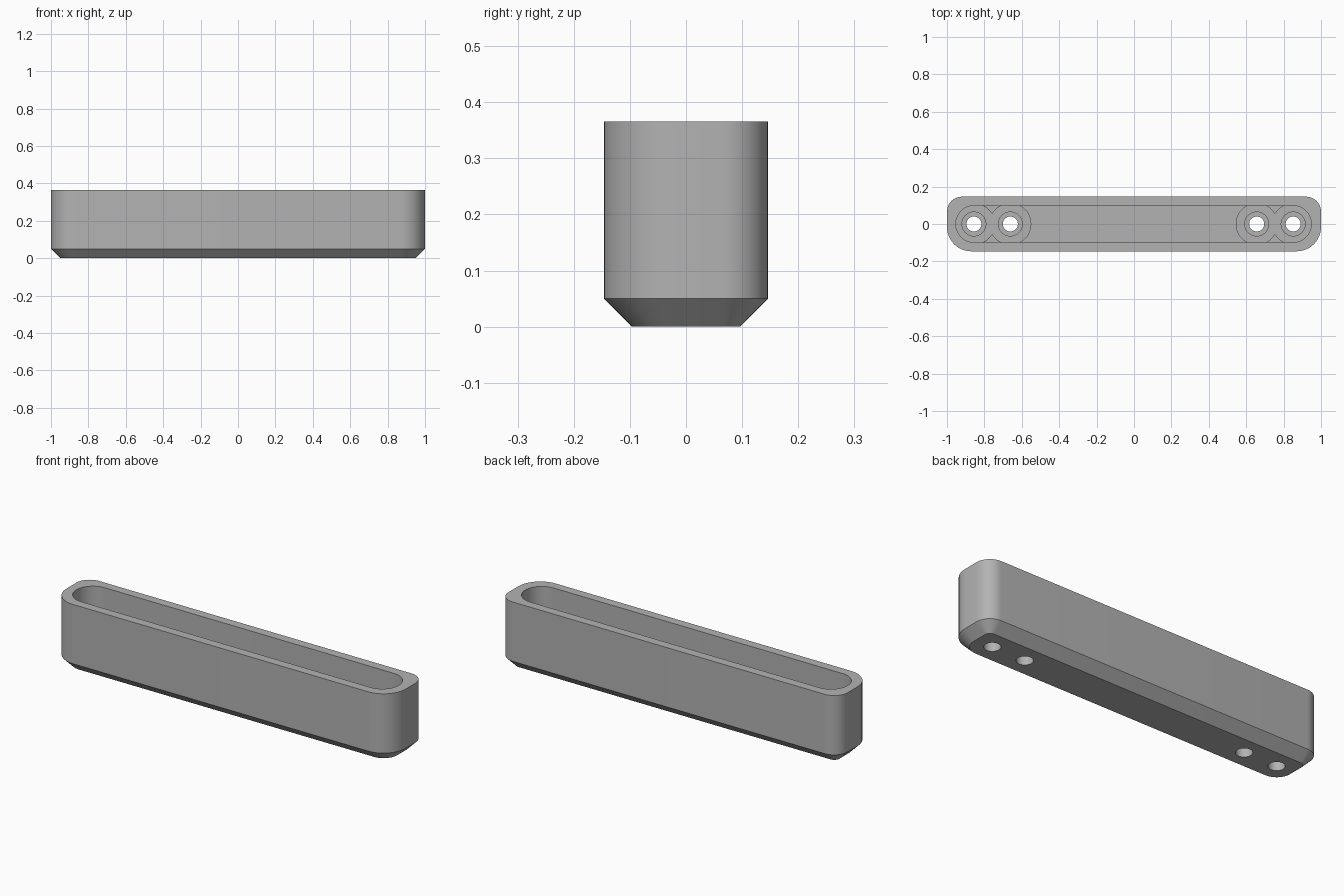
import bpy, bmesh, math

if "Cube" in bpy.data.objects:
    bpy.data.objects.remove(bpy.data.objects["Cube"])

grey = bpy.data.materials.new("mid grey")
grey.diffuse_color = (0.45, 0.45, 0.45, 1)
grey.use_nodes = True
grey.node_tree.nodes["Principled BSDF"].inputs["Base Color"].default_value = grey.diffuse_color

HX, HY, H, CH = 1.0, 0.146, 0.366, 0.05   # half length, half depth, height, chamfer
R_FRONT, R_BACK = 0.13, 0.08              # corner radii
HOLES = (-0.856, -0.661, 0.656, 0.851)    # screw positions along x


def rounded(x0, x1, y0, y1, r_front, r_back, n=12):
    """Rounded rectangle outline, anticlockwise."""
    pts = []
    for cx, cy, r, a0 in ((x1 - r_back, y1 - r_back, r_back, 0),
                          (x0 + r_back, y1 - r_back, r_back, 90),
                          (x0 + r_front, y0 + r_front, r_front, 180),
                          (x1 - r_front, y0 + r_front, r_front, 270)):
        for i in range(n + 1):
            a = math.radians(a0 + 90 * i / n)
            pts.append((cx + r * math.cos(a), cy + r * math.sin(a)))
    return pts


def loft(name, layers):
    """Solid through matching outlines, each given as (outline, z)."""
    bm = bmesh.new()
    rings = [[bm.verts.new((x, y, z)) for x, y in pts] for pts, z in layers]
    bm.faces.new(rings[0][::-1])
    bm.faces.new(rings[-1])
    n = len(rings[0])
    for lo, hi in zip(rings, rings[1:]):
        for i in range(n):
            j = (i + 1) % n
            bm.faces.new((lo[i], lo[j], hi[j], hi[i]))
    bmesh.ops.remove_doubles(bm, verts=bm.verts, dist=1e-5)
    me = bpy.data.meshes.new(name)
    bm.to_mesh(me)
    bm.free()
    me.materials.append(grey)
    ob = bpy.data.objects.new(name, me)
    bpy.context.collection.objects.link(ob)
    return ob


def cylinder(name, x, r, z0, z1, n=48):
    pts = [(x + r * math.cos(2 * math.pi * i / n),
            r * math.sin(2 * math.pi * i / n)) for i in range(n)]
    return loft(name, [(pts, z0), (pts, z1)])


def combine(target, tool, operation):
    """Apply a boolean and discard the tool."""
    mod = target.modifiers.new("boolean", 'BOOLEAN')
    mod.object, mod.operation, mod.solver = tool, operation, 'EXACT'
    bpy.context.view_layer.objects.active = target
    bpy.ops.object.modifier_apply(modifier=mod.name)
    bpy.data.objects.remove(tool, do_unlink=True)


# Outer body with chamfered base
outer = rounded(-HX, HX, -HY, HY, R_FRONT, R_BACK)
base = rounded(-HX + CH, HX - CH, -HY + CH, HY - CH, R_FRONT - CH, R_BACK - CH)
body = loft("tray_body", [(base, 0), (outer, CH), (outer, H)])

# Long round-ended slot, open at the top
slot = rounded(-0.953, 0.948, -0.098, 0.098, 0.0979, 0.0979)
combine(body, loft("slot_cutter", [(slot, 0.05), (slot, H + 0.1)]), 'DIFFERENCE')

# Screw bosses on the slot floor
for x in HOLES:
    combine(body, cylinder("boss", x, 0.112, 0.03, 0.1), 'UNION')

# Counterbored through holes
for x in HOLES:
    combine(body, cylinder("head_cutter", x, 0.064, 0.06, 0.2), 'DIFFERENCE')
    combine(body, cylinder("hole_cutter", x, 0.04, -0.1, 0.2), 'DIFFERENCE')

# Smooth curves, sharp edges
bpy.ops.object.select_all(action='DESELECT')
body.select_set(True)
bpy.context.view_layer.objects.active = body
bpy.ops.object.shade_smooth_by_angle(angle=math.radians(30))
